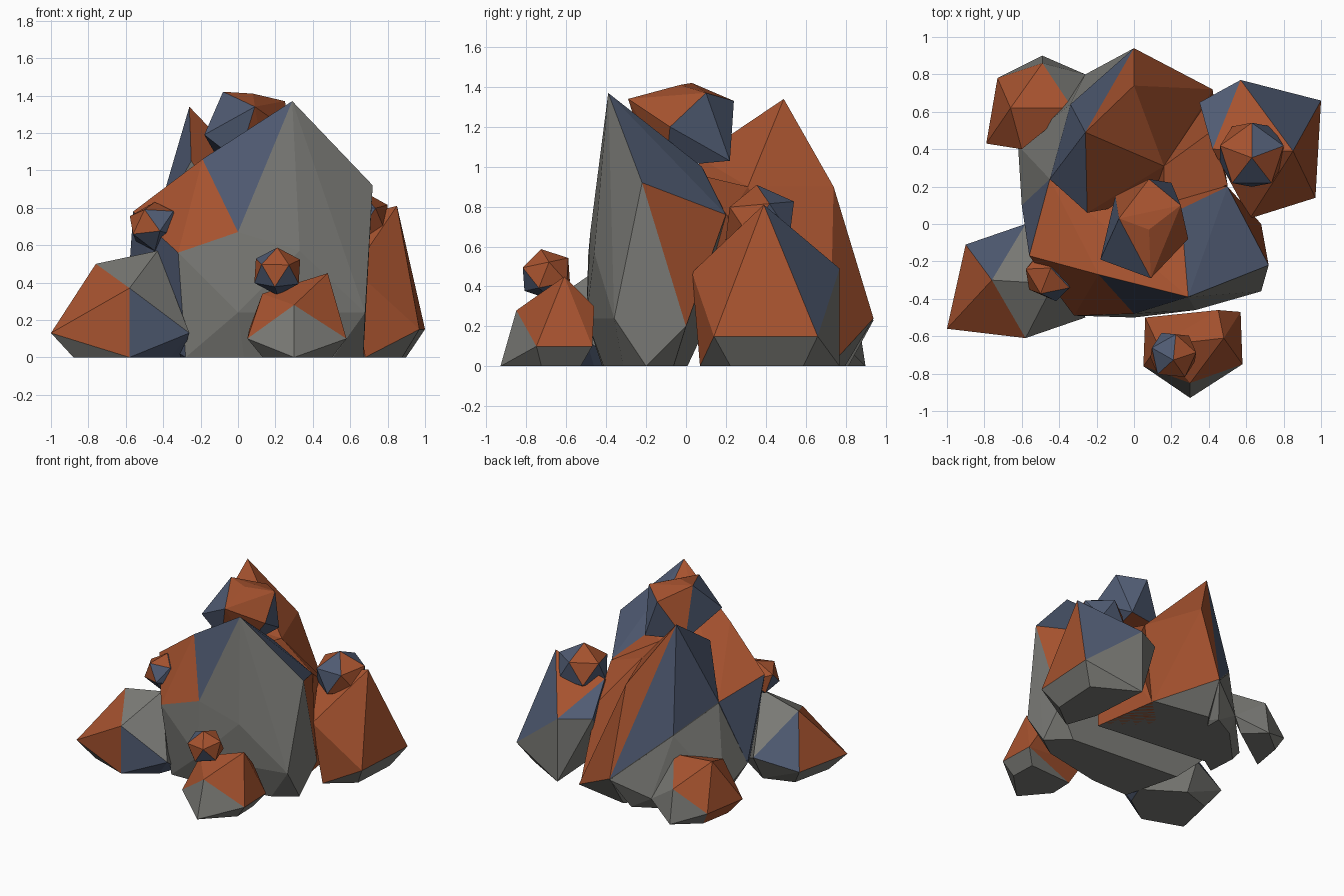
import bpy
import bmesh
from math import radians
from mathutils import Matrix, Vector

old = bpy.data.objects.get("Cube")
if old:
    bpy.data.objects.remove(old, do_unlink=True)

AXES = {
    "left": Vector((1, 0, 0)), "right": Vector((-1, 0, 0)),
    "back": Vector((0, 1, 0)), "front": Vector((0, -1, 0)),
    "up": Vector((0, 0, 1)), "down": Vector((0, 0, -1)),
}


def make_material(name, rgb):
    material = bpy.data.materials.new(name)
    material.use_nodes = True
    material.diffuse_color = (*rgb, 1)
    shader = material.node_tree.nodes["Principled BSDF"]
    shader.inputs["Base Color"].default_value = (*rgb, 1)
    return material


MATERIALS = [
    make_material("grey stone", (.2, .2, .185)),
    make_material("rust ore", (.38, .085, .028)),
    make_material("blue slate", (.08, .105, .17)),
]


def direction(phrase):
    """Turn words such as 'front right up' into a vector; earlier words weigh more."""
    total = Vector()
    for place, word in enumerate(phrase.split(), start=1):
        total += AXES[word] / place
    return total.normalized()


def finish(name, bm, stone, rust, slate):
    """Colour each face by the patch that lies closest to its direction."""
    bmesh.ops.recalc_face_normals(bm, faces=bm.faces)
    spans = [[vert.co[axis] for vert in bm.verts] for axis in range(3)]
    middle = Vector([(min(span) + max(span)) / 2 for span in spans])
    patches = []
    for index, phrases in enumerate((stone, rust, slate)):
        patches += [(direction(phrase), index) for phrase in phrases]
    for face in bm.faces:
        outward = (face.calc_center_median() - middle).normalized()
        face.material_index = max(patches, key=lambda patch: patch[0].dot(outward))[1]
    mesh = bpy.data.meshes.new(name)
    bm.to_mesh(mesh)
    bm.free()
    for material in MATERIALS:
        mesh.materials.append(material)
    bpy.context.collection.objects.link(bpy.data.objects.new(name, mesh))


def boulder(name, corners, stone=(), rust=(), slate=(), folds=()):
    """Faceted boulder: a hull round its corners, tapering in to a flat foot.
    Each fold names two corners whose ridge is turned into a crease."""
    points = [Vector(corner) for corner in corners]
    middle = sum(points, Vector()) / len(points)
    middle.z = 0
    for point in points[:]:
        if 0 < point.z < .3:
            foot = middle.lerp(point, .7)
            foot.z = 0
            points.append(foot)
    bm = bmesh.new()
    verts = [bm.verts.new(point) for point in points]
    bmesh.ops.convex_hull(bm, input=verts)
    ridges = [bm.edges.get((verts[a], verts[b])) for a, b in folds]
    bmesh.ops.rotate_edges(bm, edges=[ridge for ridge in ridges if ridge])
    inside = [vert for vert in bm.verts if not vert.link_faces]
    bmesh.ops.delete(bm, geom=inside, context='VERTS')
    finish(name, bm, stone, rust, slate)


def nugget(name, centre, width, height, turn, tilt, rust, slate):
    """Small twenty-sided rock resting on a boulder."""
    bm = bmesh.new()
    bmesh.ops.create_icosphere(bm, subdivisions=1, radius=1)
    pose = Matrix.Translation(centre) @ Matrix.Rotation(radians(tilt), 4, 'X')
    pose = pose @ Matrix.Rotation(radians(turn), 4, 'Z')
    pose = pose @ Matrix.Diagonal((width, width, height, 1))
    bmesh.ops.transform(bm, matrix=pose, verts=bm.verts)
    finish(name, bm, (), rust, slate)


# Main boulder with the tall grey front
boulder(
    "main_boulder",
    [(.29, -.39, 1.37), (-.19, -.27, 1.06), (.72, -.22, .92), (0, -.48, .67),
     (.33, -.46, .57), (-.32, -.49, .56), (0, -.5, .24), (.68, -.36, .24),
     (-.56, -.17, .78), (-.45, .24, .69), (.5, .2, .76), (.25, .08, 1),
     (.68, 0, .2), (-.6, .1, .2), (-.28, -.42, 0), (.67, -.2, 0)],
    stone=["front up left", "left front up", "front", "front left", "left front",
           "front down right", "left down front", "down"],
    rust=["front right up", "right front up", "right up back", "up right back", "left back"],
    slate=["up front", "up left", "left up", "right down front", "right back"],
    folds=[(0, 5)])

# Sharp rust peak at the back
boulder(
    "back_peak",
    [(-.26, .49, 1.34), (0, .74, .9), (0, .94, .24), (.42, .72, 0),
     (-.34, .64, .56), (-.45, .24, .69), (.16, .31, .9), (-.25, .06, 1.05),
     (.5, .2, 0), (-.4, .3, 0)],
    stone=["down back right", "right down", "down"],
    rust=["up right back", "up", "up front", "back down", "back", "back left",
          "left", "left down back", "front up"],
    slate=["right up"])

# Grey shoulder under the peak, and the rust step beside it
boulder(
    "back_shoulder",
    [(-.34, .64, .55), (-.45, .24, .68), (-.62, .42, .1), (0, .94, .23),
     (-.26, .8, .1), (-.6, .1, .2), (0, .5, .1)],
    stone=["up"])
boulder(
    "back_step",
    [(.16, .31, .9), (.16, .06, .96), (.5, .21, .75), (.42, .5, .55),
     (.42, .7, 0), (.5, .2, 0), (0, .3, 0)],
    rust=["up"])

# Pointed boulder on the left
boulder(
    "left_boulder",
    [(.85, .39, .81), (.97, .14, .15), (1, .66, .15), (.57, .77, .49),
     (.62, .03, .47), (.35, .65, .5), (.42, .4, .7), (.68, .07, 0), (.57, .77, 0),
     (.6, .3, 0)],
    stone=["back down", "back down left", "down", "down left", "right back down"],
    rust=["left", "left up", "front left up", "front left down", "up", "up back",
          "up front right", "front right"],
    slate=["back left up", "right back"])

# Low boulder in front
boulder(
    "front_boulder",
    [(.3, -.93, 0), (.3, -.85, .28), (.58, -.75, .1), (.05, -.76, .1),
     (.48, -.61, .45), (.13, -.65, .34), (.57, -.47, .1), (.06, -.5, .15),
     (.45, -.46, .3)],
    stone=["front down", "down", "down left", "down right"],
    rust=["up", "left", "right", "front left up", "front right up", "back"])

# Wide boulder on the right
boulder(
    "right_boulder",
    [(-1, -.56, .13), (-.76, -.3, .5), (-.43, -.32, .57), (-.58, -.61, .37),
     (-.26, -.5, .13), (-.58, -.61, 0), (-.9, -.11, .13), (-.58, 0, .2),
     (-.3, -.3, 0)],
    stone=["up", "up front", "left front up", "down", "down back", "down right front"],
    rust=["front right up", "front right", "right"],
    slate=["front left down", "back right"])

# Small boulder at the back corner
boulder(
    "back_boulder",
    [(-.49, .9, 0), (-.49, .86, .26), (-.73, .78, .1), (-.79, .43, .1),
     (-.66, .62, .43), (-.33, .62, .4), (-.26, .8, .1), (-.6, .4, .35)],
    stone=["down", "back left down", "back down right", "left back"],
    rust=["up", "up back", "right", "right back up", "right front"])

# Flat-topped rock wedged between the two peaks
boulder(
    "top_rock",
    [(-.08, .03, 1.42), (.08, -.03, 1.41), (.25, .1, 1.37), (.29, -.08, 1.2),
     (.09, -.29, 1.34), (.08, .24, 1.33), (-.18, -.19, 1.19), (.2, .22, 1.03),
     (.15, -.1, 1), (-.1, .15, 1.05), (0, -.2, 1.05)],
    rust=["left front", "left front up", "up left", "up back", "back right", "down", "front left"],
    slate=["right front up", "front right up", "right", "back left", "left back down"])

# Nuggets resting on the boulders
nugget("left_nugget", (.63, .37, .73), .2, .18, 18, 5,
       rust=["up right back", "up right", "up left", "left front", "front down", "back right"],
       slate=["up front", "up left back", "right", "back", "left back down", "front right"])
nugget("front_nugget", (.21, -.7, .46), .14, .13, 12, 12,
       rust=["front up", "up left", "left", "right", "front", "back"],
       slate=["right up back", "front down", "down", "back down"])
nugget("right_nugget", (-.445, -.27, .7), .15, .135, 30, -15,
       rust=["up front right", "front right", "right back", "up back", "front"],
       slate=["left up front", "front left up", "left", "front down", "right down front",
              "back down"])
